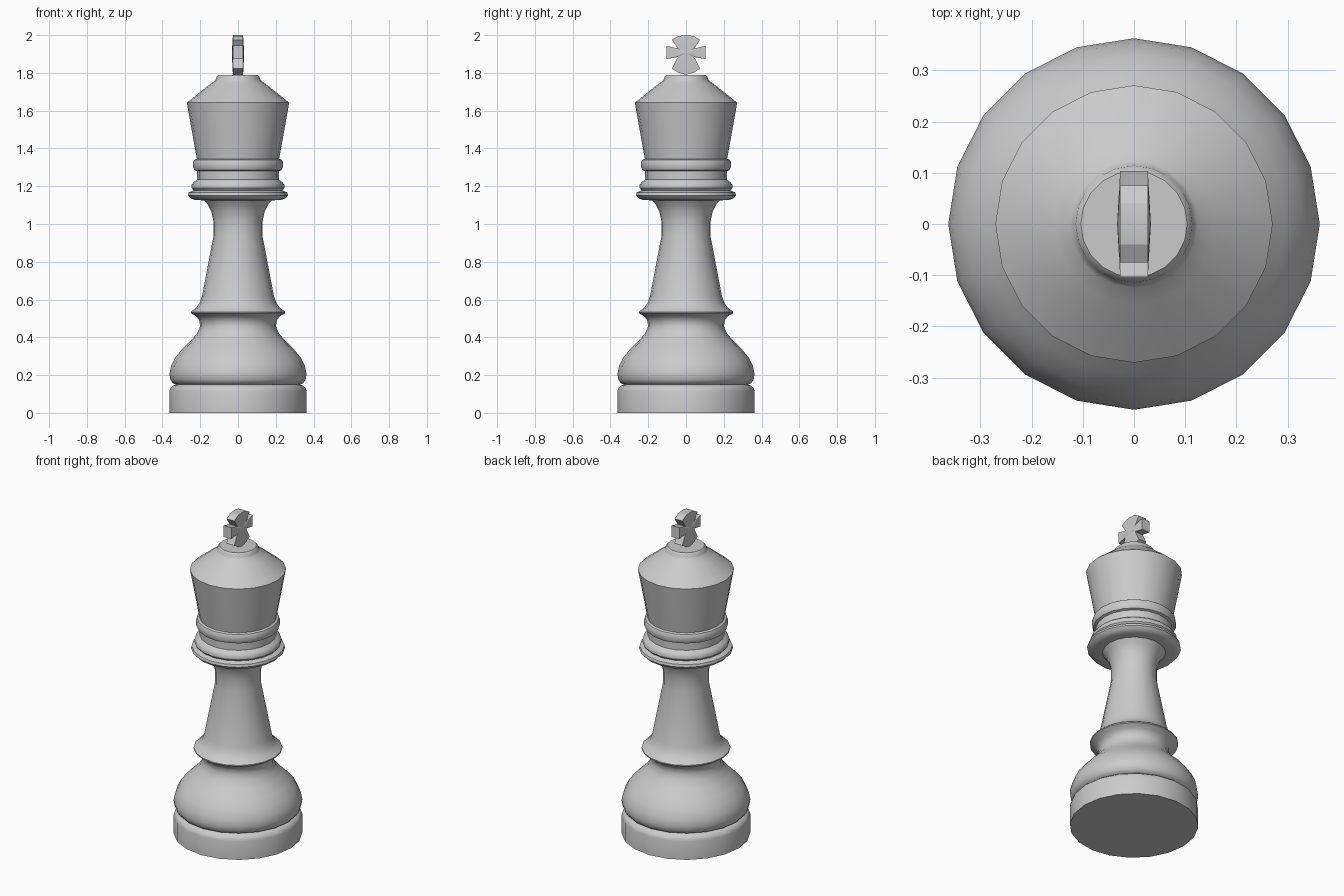
import bpy, bmesh, math

if "Cube" in bpy.data.objects:
    bpy.data.objects.remove(bpy.data.objects["Cube"])

SIDES = 20


def finish(name, bm, angle):
    bmesh.ops.recalc_face_normals(bm, faces=bm.faces)
    mesh = bpy.data.meshes.new(name)
    bm.to_mesh(mesh)
    bm.free()
    ob = bpy.data.objects.new(name, mesh)
    bpy.context.collection.objects.link(ob)
    bpy.ops.object.select_all(action='DESELECT')
    bpy.context.view_layer.objects.active = ob
    ob.select_set(True)
    bpy.ops.object.shade_smooth_by_angle(angle=math.radians(angle))
    return ob


def lathe(name, profile):
    """Turn a (radius, height) profile around z and cap both ends."""
    bm = bmesh.new()
    rings = [[bm.verts.new((r * math.cos(2 * math.pi * i / SIDES),
                            r * math.sin(2 * math.pi * i / SIDES), z))
              for i in range(SIDES)] for r, z in profile]
    for a, b in zip(rings, rings[1:]):
        for i in range(SIDES):
            j = (i + 1) % SIDES
            bm.faces.new((a[i], a[j], b[j], b[i]))
    bm.faces.new(rings[0])
    bm.faces.new(rings[-1])
    return finish(name, bm, 38)


# turned body: plinth, bulb, skirt rim, stem, collar rings, head and knob
lathe("turned_body", [
    (0.363, 0), (0.363, 0.115), (0.357, 0.133), (0.342, 0.145),
    (0.328, 0.15), (0.345, 0.157), (0.358, 0.175), (0.363, 0.205),
    (0.355, 0.247), (0.332, 0.293), (0.295, 0.338), (0.25, 0.382),
    (0.217, 0.42), (0.202, 0.455), (0.203, 0.487), (0.22, 0.51),
    (0.25, 0.528), (0.25, 0.535),
    (0.222, 0.556), (0.203, 0.583), (0.19, 0.62), (0.13, 0.935),
    (0.13, 1.015), (0.141, 1.065), (0.158, 1.1), (0.178, 1.125),
    (0.225, 1.127), (0.25, 1.135), (0.265, 1.152), (0.261, 1.167),
    (0.235, 1.178), (0.245, 1.19), (0.245, 1.208), (0.235, 1.222),
    (0.216, 1.235), (0.216, 1.28), (0.23, 1.285), (0.237, 1.3),
    (0.237, 1.327), (0.231, 1.34), (0.218, 1.345),
    (0.271, 1.642), (0.155, 1.735), (0.125, 1.757), (0.116, 1.768),
    (0.114, 1.78), (0.104, 1.79)])

# cross: flared outline, mirrored in y, with slightly domed faces
half = [(0.04, 1.995), (0.075, 1.975), (0.043, 1.929), (0.104, 1.944),
        (0.104, 1.873), (0.043, 1.884), (0.075, 1.822), (0.04, 1.801)]
outline = [(0, 2.0)] + half + [(0, 1.79)] + [(-y, z) for y, z in reversed(half)]
bm = bmesh.new()
sides = [[bm.verts.new((x, y, z)) for y, z in outline] for x in (-0.027, 0.027)]
hubs = [bm.verts.new((x, 0, 1.905)) for x in (-0.033, 0.033)]
n = len(outline)
for i in range(n):
    j = (i + 1) % n
    bm.faces.new((sides[0][i], sides[0][j], sides[1][j], sides[1][i]))
    for ring, hub in zip(sides, hubs):
        bm.faces.new((ring[i], ring[j], hub))
finish("cross", bm, 20)
